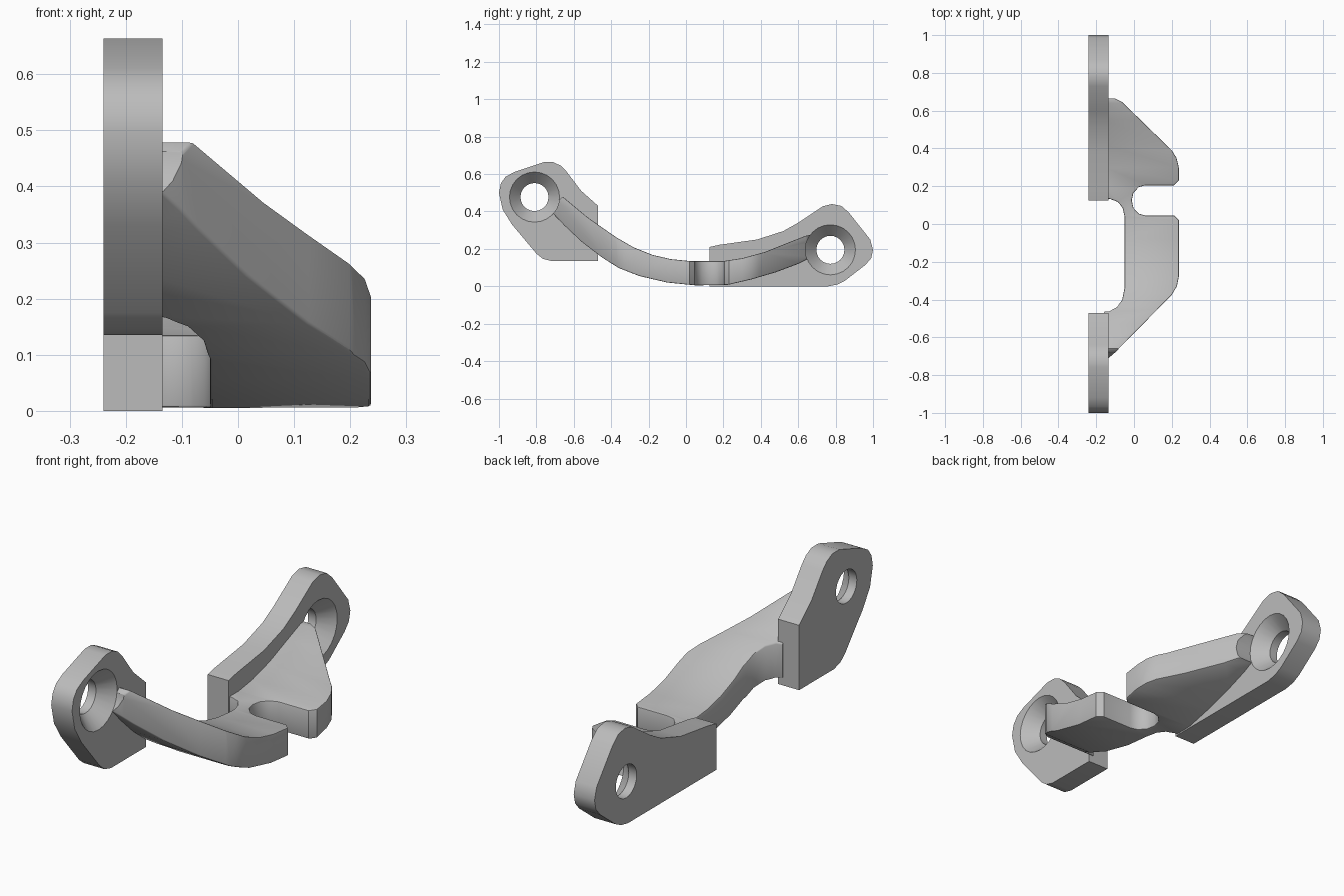
import bpy, bmesh, math
from mathutils import Vector

if "Cube" in bpy.data.objects:
    bpy.data.objects.remove(bpy.data.objects["Cube"])

grey = bpy.data.materials.new("light grey metal")
grey.use_nodes = True
grey.diffuse_color = (0.5, 0.5, 0.5, 1)
grey.node_tree.nodes["Principled BSDF"].inputs["Base Color"].default_value = (0.5, 0.5, 0.5, 1)


def finish(name, bm):
    bmesh.ops.recalc_face_normals(bm, faces=bm.faces)
    mesh = bpy.data.meshes.new(name)
    bm.to_mesh(mesh)
    bm.free()
    mesh.materials.append(grey)
    obj = bpy.data.objects.new(name, mesh)
    bpy.context.collection.objects.link(obj)
    return obj


def prism(name, outline, axis, lo, hi):
    """Extrude a YZ outline along x, or an XY outline along z."""
    bm = bmesh.new()
    place = (lambda a, b: (lo, a, b)) if axis == "x" else (lambda a, b: (a, b, lo))
    face = bm.faces.new([bm.verts.new(place(a, b)) for a, b in outline])
    top = bmesh.ops.extrude_face_region(bm, geom=[face])
    shift = Vector((hi - lo, 0, 0)) if axis == "x" else Vector((0, 0, hi - lo))
    bmesh.ops.translate(bm, vec=shift, verts=[v for v in top["geom"] if isinstance(v, bmesh.types.BMVert)])
    return finish(name, bm)


def screw_cutter(y, z, sides=24):
    """Bore, countersink cone and head clearance as one turned solid."""
    bm = bmesh.new()
    rings = []
    for x, r in ((-0.3, 0.075), (-0.2, 0.075), (-0.135, 0.134), (0.3, 0.134)):
        rings.append([bm.verts.new((x, y + r * math.cos(i * math.tau / sides),
                                    z + r * math.sin(i * math.tau / sides))) for i in range(sides)])
    for a, b in zip(rings, rings[1:]):
        for i in range(sides):
            j = (i + 1) % sides
            bm.faces.new((a[i], a[j], b[j], b[i]))
    bm.faces.new(rings[0])
    bm.faces.new(rings[-1])
    return finish("screw_cutter", bm)


def apply(obj, kind, **settings):
    mod = obj.modifiers.new(kind, kind)
    for key, value in settings.items():
        setattr(mod, key, value)
    bpy.context.view_layer.objects.active = obj
    bpy.ops.object.modifier_apply(modifier=mod.name)


def cut(obj, tool, operation="DIFFERENCE"):
    apply(obj, "BOOLEAN", operation=operation, object=tool, solver="EXACT")


# Mounting plates, side outlines in y and z
front_plate = prism("front_plate", [
    (-1, 0.5), (-0.99, 0.55), (-0.965, 0.585), (-0.92, 0.61), (-0.76, 0.664), (-0.71, 0.664),
    (-0.67, 0.645), (-0.64, 0.615), (-0.56, 0.51), (-0.47, 0.43), (-0.47, 0.135), (-0.72, 0.135),
    (-0.765, 0.147), (-0.8, 0.175), (-0.93, 0.33), (-0.98, 0.41)], "x", -0.24, -0.135)
back_plate = prism("back_plate", [
    (0.125, 0.21), (0.125, 0), (0.76, 0), (0.81, 0.01), (0.85, 0.03), (0.96, 0.115), (0.99, 0.15),
    (1, 0.195), (0.985, 0.25), (0.87, 0.395), (0.83, 0.43), (0.78, 0.44), (0.73, 0.427),
    (0.6, 0.34), (0.52, 0.295), (0.38, 0.25), (0.18, 0.222)], "x", -0.24, -0.135)

# Arm: plan outline with slot, intersected with a curved band
arm = prism("slotted_arm", [
    (-0.16, 0.665), (-0.1, 0.665), (-0.062, 0.645), (0.2, 0.39), (0.225, 0.35), (0.237, 0.3),
    (0.237, 0.23), (0.212, 0.205), (0.06, 0.205), (0.025, 0.195), (-0.003, 0.165), (-0.012, 0.125),
    (-0.003, 0.085), (0.025, 0.055), (0.06, 0.045), (0.212, 0.045), (0.237, 0.02), (0.237, -0.28),
    (0.227, -0.33), (0.2, -0.375), (-0.1, -0.68), (-0.135, -0.71), (-0.16, -0.71), (-0.16, -0.465),
    (-0.13, -0.462), (-0.09, -0.44), (-0.062, -0.4), (-0.05, -0.34), (-0.05, 0.04), (-0.06, 0.085),
    (-0.085, 0.117), (-0.125, 0.132), (-0.16, 0.135)], "z", -0.2, 0.8)
band = prism("band_tool", [
    (-0.66, 0.48), (-0.53, 0.372), (-0.45, 0.315), (-0.37, 0.26), (-0.28, 0.208), (-0.18, 0.168),
    (-0.08, 0.145), (0.02, 0.135), (0.2, 0.135), (0.3, 0.15), (0.42, 0.183), (0.55, 0.235),
    (0.64, 0.27), (0.72, 0.285), (0.72, 0.18), (0.6, 0.12), (0.48, 0.075), (0.35, 0.037),
    (0.22, 0.007), (0.05, 0.005), (-0.1, 0.02), (-0.25, 0.055), (-0.36, 0.098), (-0.45, 0.155),
    (-0.56, 0.24), (-0.65, 0.325), (-0.73, 0.41)], "x", -0.5, 0.5)
cut(arm, band, "INTERSECT")
bpy.data.objects.remove(band)
apply(arm, "BEVEL", width=0.012, segments=2, limit_method="ANGLE", angle_limit=math.radians(50))

# Countersunk screw holes, cleared through the arm ends too
for plate, y, z in ((front_plate, -0.81, 0.477), (back_plate, 0.772, 0.195)):
    tool = screw_cutter(y, z)
    cut(plate, tool)
    cut(arm, tool)
    bpy.data.objects.remove(tool)

for obj in (front_plate, back_plate, arm):
    bpy.ops.object.select_all(action="DESELECT")
    obj.select_set(True)
    bpy.context.view_layer.objects.active = obj
    bpy.ops.object.shade_smooth_by_angle(angle=math.radians(30))
